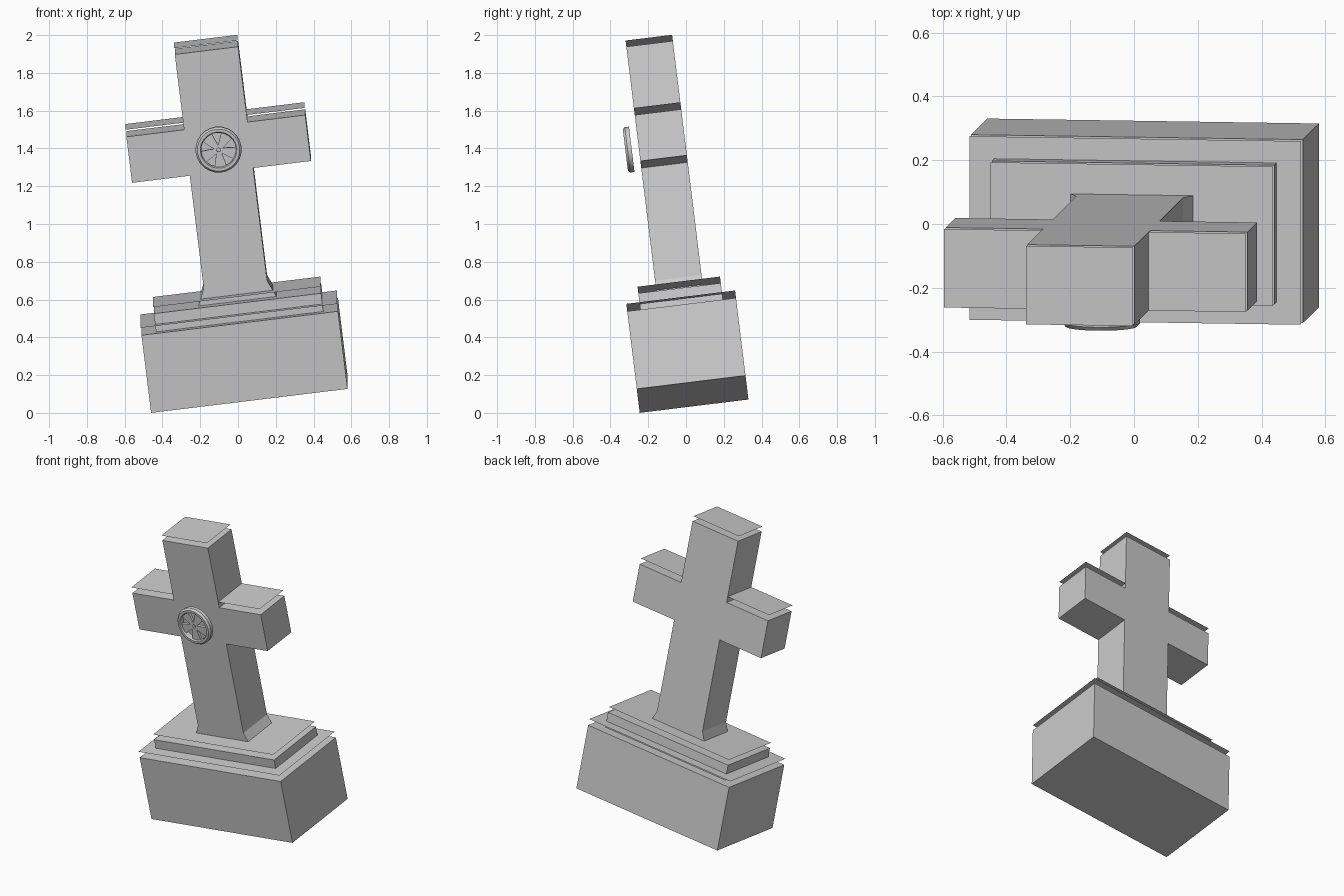
import bpy, bmesh, math
from mathutils import Matrix, Vector

if "Cube" in bpy.data.objects:
    bpy.data.objects.remove(bpy.data.objects["Cube"])

stone = bpy.data.materials.new("grey_stone")
stone.use_nodes = True
GREY = (0.6, 0.6, 0.6, 1)
stone.diffuse_color = GREY
stone.node_tree.nodes["Principled BSDF"].inputs["Base Color"].default_value = GREY

# The whole monument leans forward and to one side
LEAN = (Matrix.Translation((0.06, 0.035, 0.099))
        @ Matrix.Rotation(math.radians(7), 4, 'X')
        @ Matrix.Rotation(math.radians(-7), 4, 'Y'))


def finish(name, bm):
    bmesh.ops.recalc_face_normals(bm, faces=bm.faces)
    mesh = bpy.data.meshes.new(name)
    bm.to_mesh(mesh)
    bm.free()
    mesh.materials.append(stone)
    ob = bpy.data.objects.new(name, mesh)
    bpy.context.collection.objects.link(ob)
    ob.matrix_world = LEAN
    return ob


def block(name, half_x, half_y, z0, z1):
    bm = bmesh.new()
    bmesh.ops.create_cube(bm, size=1, matrix=Matrix.Translation((0, 0, (z0 + z1) / 2))
                          @ Matrix.Diagonal((2 * half_x, 2 * half_y, z1 - z0, 1)))
    return finish(name, bm)


def sheet(name, x0, x1, half_y, z):
    bm = bmesh.new()
    bm.faces.new([bm.verts.new(p) for p in ((x0, -half_y, z), (x1, -half_y, z),
                                            (x1, half_y, z), (x0, half_y, z))])
    return finish(name, bm)


def extrude_xz(bm, outline, y0, y1):
    face = bm.faces.new([bm.verts.new((x, y0, z)) for x, z in outline])
    out = bmesh.ops.extrude_face_region(bm, geom=[face])
    bmesh.ops.translate(bm, vec=(0, y1 - y0, 0),
                        verts=[v for v in out["geom"] if isinstance(v, bmesh.types.BMVert)])


# Stepped base
block("base_block", 0.524, 0.29, 0, 0.417)
sheet("base_cover", -0.524, 0.524, 0.29, 0.457)
block("base_step", 0.446, 0.22, 0.417, 0.515)
sheet("step_cover", -0.446, 0.446, 0.22, 0.55)

# Cross with a flared foot
W, ARM, D = 0.169, 0.477, 0.124
half = [(0.208, 0.515), (W, 0.605), (W, 1.21), (ARM, 1.21), (ARM, 1.457), (W, 1.457), (W, 1.862)]
bm = bmesh.new()
extrude_xz(bm, half + [(-x, z) for x, z in reversed(half)], -D, D)
finish("cross", bm)

# Thin covers floating over the cross
sheet("top_cover", -W, W, D, 1.895)
sheet("left_arm_cover", W, ARM, D, 1.495)
sheet("right_arm_cover", -ARM, -W, D, 1.495)

# Round emblem in front of the crossing
CZ = 1.336
bm = bmesh.new()
SEG = 24
profile = [(0.092, -0.162), (0.122, -0.162), (0.122, -0.184), (0.112, -0.196), (0.097, -0.196), (0.092, -0.188)]
rings = []
for i in range(SEG):
    a = math.tau * i / SEG
    rings.append([bm.verts.new((r * math.cos(a), y, CZ + r * math.sin(a))) for r, y in profile])
for i in range(SEG):
    a, b = rings[i], rings[(i + 1) % SEG]
    for j in range(len(profile)):
        k = (j + 1) % len(profile)
        bm.faces.new((a[j], a[k], b[k], b[j]))
rim = finish("emblem_rim", bm)

# Tapered spokes, one pointing straight down
bm = bmesh.new()
for i in range(5):
    a = math.tau * i / 5 - math.pi / 2
    along, side = Vector((math.cos(a), math.sin(a))), Vector((-math.sin(a), math.cos(a)))
    pts = [along * r + side * w for r, w in ((0.01, -0.012), (0.095, -0.034), (0.095, 0.034), (0.01, 0.012))]
    extrude_xz(bm, [(p.x, CZ + p.y) for p in pts], -0.168, -0.186)
finish("emblem_spokes", bm)

# Soften the rim, keep its sharp edges
bpy.ops.object.select_all(action='DESELECT')
rim.select_set(True)
bpy.context.view_layer.objects.active = rim
bpy.ops.object.shade_smooth_by_angle(angle=math.radians(30))
